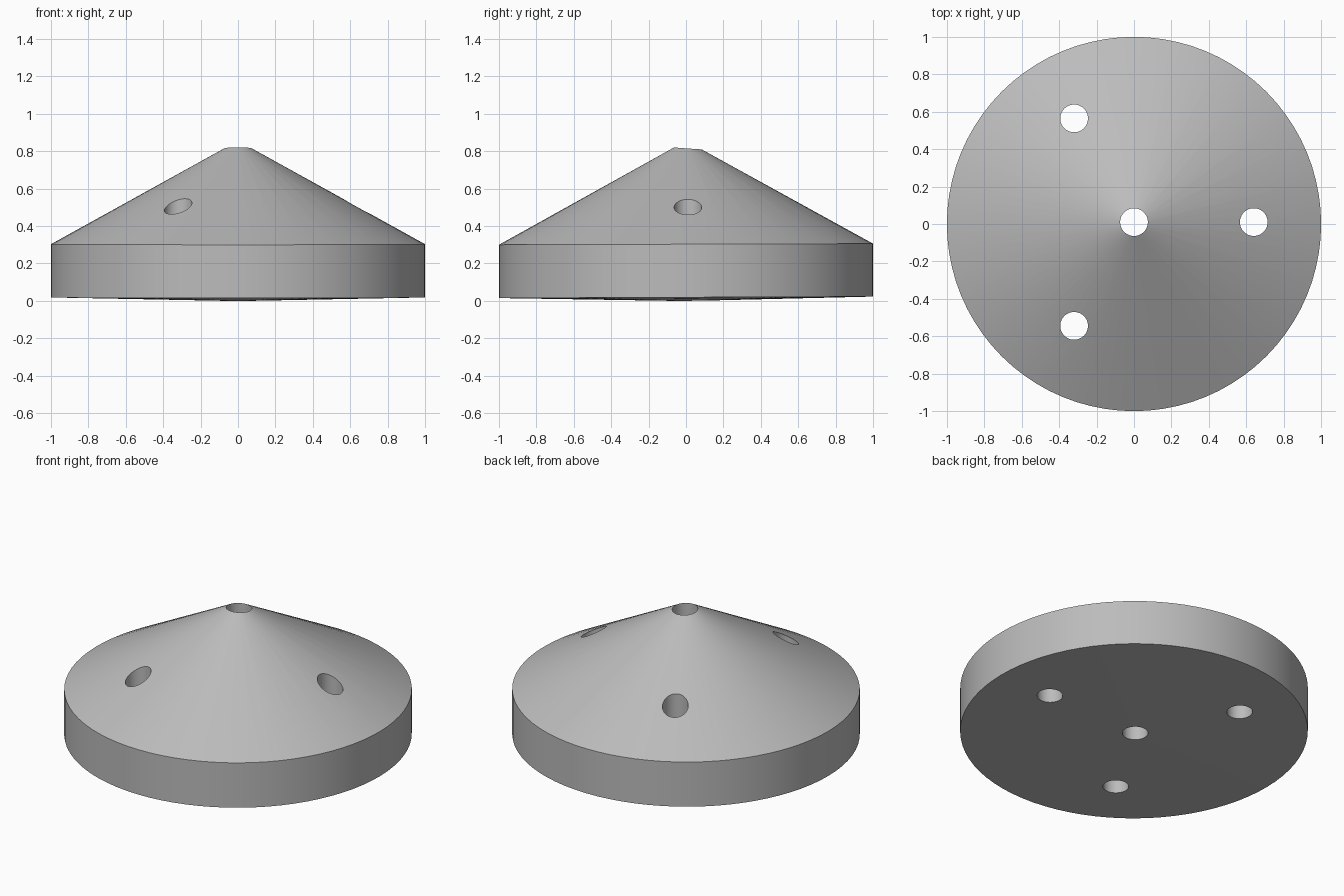
import bpy
import math
from mathutils import Matrix, Vector

SIDES = 80
HOLE_RADIUS = 0.074
HOLE_CENTRE_Y = 0.01
RING_RADIUS = 0.64

cube = bpy.data.objects.get("Cube")
if cube:
    bpy.data.objects.remove(cube, do_unlink=True)

grey = bpy.data.materials.new("matte_grey")
grey.use_nodes = True
grey.diffuse_color = (0.5, 0.5, 0.5, 1)
grey.node_tree.nodes["Principled BSDF"].inputs["Base Color"].default_value = (0.5, 0.5, 0.5, 1)


def add_mesh(name, verts, faces):
    mesh = bpy.data.meshes.new(name)
    mesh.from_pydata(verts, [], faces)
    mesh.materials.append(grey)
    obj = bpy.data.objects.new(name, mesh)
    bpy.context.collection.objects.link(obj)
    return obj


# Conical cap: a straight rim under a cone, with a barely convex underside
verts = [(0, 0, 0), (0, 0, 0.857)]
for i in range(SIDES):
    a = math.tau * i / SIDES
    x, y = math.cos(a), math.sin(a)
    verts += [(x, y, 0.02 + 0.004 * y), (x, y, 0.304 + 0.003 * y)]
faces = []
for i in range(SIDES):
    low, high = 2 + 2 * i, 3 + 2 * i
    j = (i + 1) % SIDES
    next_low, next_high = 2 + 2 * j, 3 + 2 * j
    faces += [(0, next_low, low), (low, next_low, next_high, high), (high, next_high, 1)]
cap = add_mesh("conical_cap", verts, faces)

# Vertical holes: one through the tip, three evenly spaced around it
centres = [(0, HOLE_CENTRE_Y)]
for k in range(3):
    a = math.tau * k / 3
    centres.append((RING_RADIUS * math.cos(a), HOLE_CENTRE_Y + RING_RADIUS * math.sin(a)))

for n, (x, y) in enumerate(centres):
    bpy.ops.mesh.primitive_cylinder_add(vertices=48, radius=HOLE_RADIUS, depth=3, location=(x, y, 0.4))
    drill = bpy.context.object
    drill.name = f"hole_cutter_{n}"
    drill.data.materials.append(grey)
    drill.hide_render = True
    drill.hide_viewport = False
    cut = cap.modifiers.new(f"hole_{n}", 'BOOLEAN')
    cut.operation = 'DIFFERENCE'
    cut.solver = 'EXACT'
    cut.object = drill

# Bake the holes into the cap, then drop the cutters
graph = bpy.context.evaluated_depsgraph_get()
cut_mesh = bpy.data.meshes.new_from_object(cap.evaluated_get(graph))
cap.modifiers.clear()
cap.data = cut_mesh
for obj in [o for o in bpy.data.objects if o.name.startswith("hole_cutter")]:
    bpy.data.objects.remove(obj, do_unlink=True)

# Rest the cap on the ground
lowest = min(v.co.z for v in cap.data.vertices)
cap.data.transform(Matrix.Translation(Vector((0, 0, -lowest))))
bpy.ops.object.select_all(action='DESELECT')
bpy.context.view_layer.objects.active = cap
cap.select_set(True)
bpy.ops.object.shade_smooth_by_angle(angle=math.radians(20))
